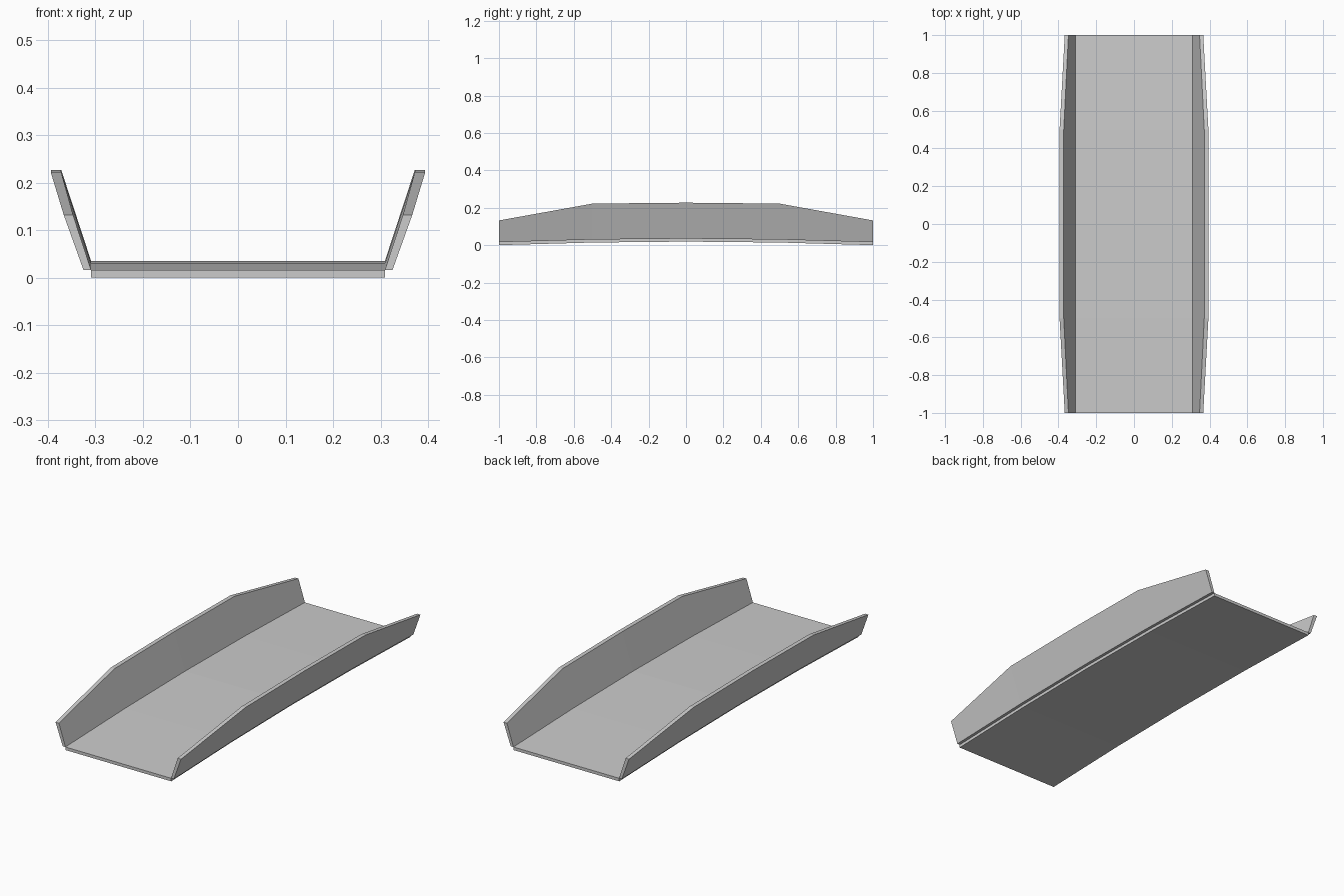
import bpy, bmesh

if "Cube" in bpy.data.objects:
    bpy.data.objects.remove(bpy.data.objects["Cube"])

# stations along the length: y, deck top height, wall top height
STATIONS = [(-1, 0.016, 0.132), (-0.5, 0.030, 0.222), (0, 0.035, 0.227),
            (0.5, 0.030, 0.222), (1, 0.016, 0.132)]
THICK = 0.016


def loft(name, sections):
    """Skin equal-sized cross-sections and cap both ends."""
    bm = bmesh.new()
    rings = [[bm.verts.new(p) for p in s] for s in sections]
    n = len(rings[0])
    for a, b in zip(rings, rings[1:]):
        for i in range(n):
            j = (i + 1) % n
            bm.faces.new((a[i], a[j], b[j], b[i]))
    bm.faces.new(rings[0])
    bm.faces.new(rings[-1])
    bmesh.ops.recalc_face_normals(bm, faces=bm.faces)
    mesh = bpy.data.meshes.new(name)
    bm.to_mesh(mesh)
    bm.free()
    obj = bpy.data.objects.new(name, mesh)
    bpy.context.collection.objects.link(obj)
    return obj


def wall_section(side, y, low, high):
    h = high - low
    pts = [(0.309, low), (0.325, low), (0.325 + 0.359 * h, high), (0.309 + 0.328 * h, high)]
    return [(side * x, y, z) for x, z in pts]


# gently arched deck
W = 0.3095
loft("bridge_deck", [[(-W, y, t - THICK), (W, y, t - THICK), (W, y, t), (-W, y, t)]
                     for y, t, _ in STATIONS])

# outward-leaning side walls with lowered ends
for side, label in ((-1, "left"), (1, "right")):
    loft(label + "_side_wall", [wall_section(side, *s) for s in STATIONS])
